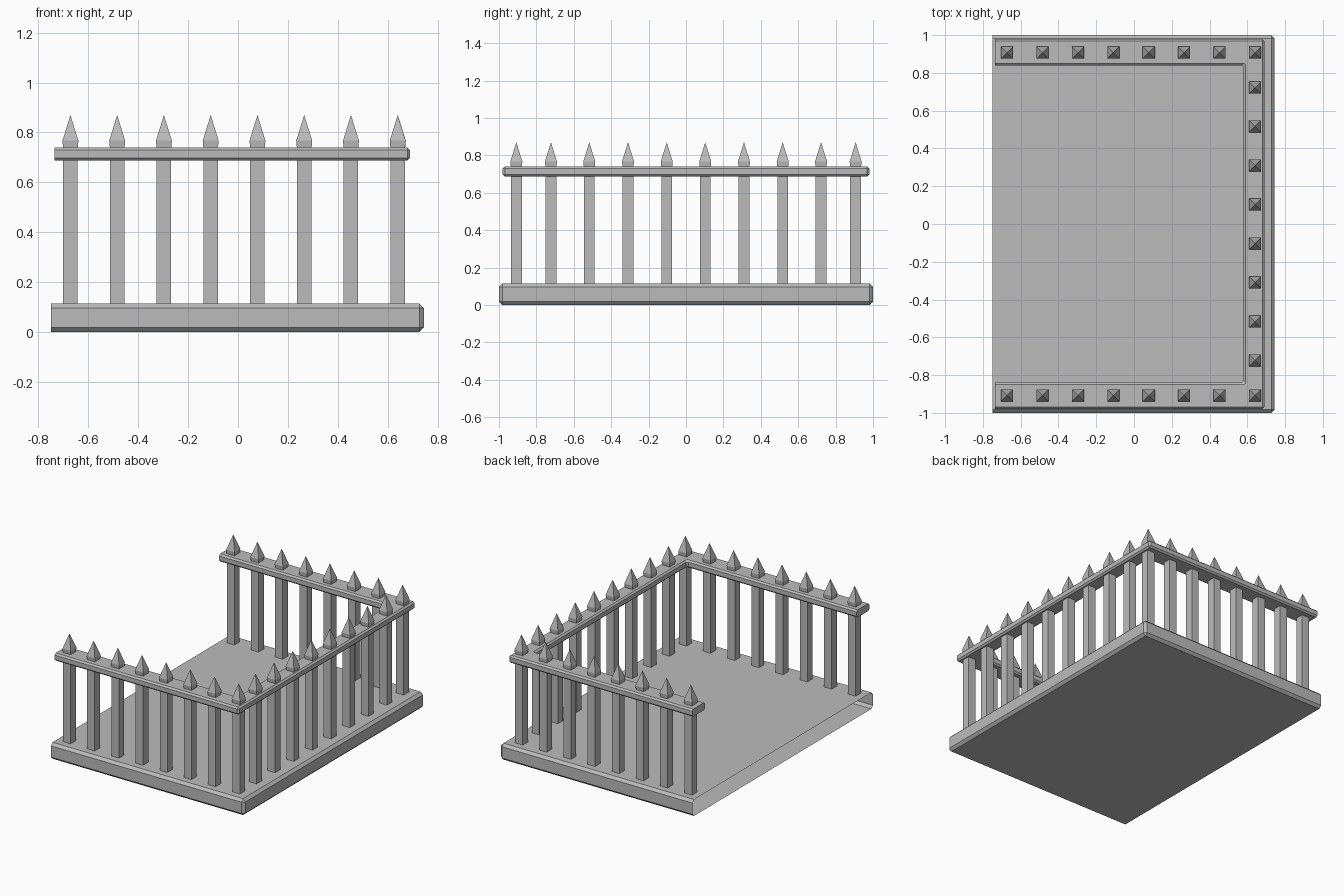
import bpy, bmesh

cube = bpy.data.objects.get("Cube")
if cube:
    bpy.data.objects.remove(cube, do_unlink=True)

grey = bpy.data.materials.new("stone grey")
grey.use_nodes = True
colour = (0.5, 0.5, 0.5, 1)
grey.diffuse_color = colour
grey.node_tree.nodes["Principled BSDF"].inputs["Base Color"].default_value = colour


def finish(name, bm):
    mesh = bpy.data.meshes.new(name)
    bm.to_mesh(mesh)
    bm.free()
    mesh.materials.append(grey)
    obj = bpy.data.objects.new(name, mesh)
    bpy.context.collection.objects.link(obj)
    return obj


def chamfered_slab(name, outline, z0, z1, chamfer, hollow_end=False):
    """Extrude an outline and chamfer every edge except those on the cut end."""
    bm = bmesh.new()
    face = bm.faces.new([bm.verts.new((x, y, z0)) for x, y in outline])
    top = bmesh.ops.extrude_face_region(bm, geom=[face])["geom"]
    for v in top:
        if isinstance(v, bmesh.types.BMVert):
            v.co.z = z1
    bmesh.ops.recalc_face_normals(bm, faces=bm.faces)
    end = min(x for x, y in outline)
    edges = [e for e in bm.edges if any(v.co.x > end + 0.001 for v in e.verts)]
    bmesh.ops.bevel(bm, geom=edges, offset=chamfer, segments=1,
                    affect='EDGES', profile=0.5)
    if hollow_end:
        caps = [f for f in bm.faces if all(v.co.x < end + 0.001 for v in f.verts)]
        bmesh.ops.delete(bm, geom=caps, context='FACES_ONLY')
    return finish(name, bm)


def picket(name, x, y):
    """Square post with a flared pyramid point."""
    bm = bmesh.new()
    levels = [(0.10, 0.029), (0.735, 0.029), (0.767, 0.032)]
    rings = [[bm.verts.new((x + sx * r, y + sy * r, z))
              for sx, sy in ((-1, -1), (1, -1), (1, 1), (-1, 1))]
             for z, r in levels]
    tip = bm.verts.new((x, y, 0.87))
    bm.faces.new(rings[0][::-1])
    for i in range(4):
        j = (i + 1) % 4
        for a, b in zip(rings, rings[1:]):
            bm.faces.new((a[i], a[j], b[j], b[i]))
        bm.faces.new((rings[-1][i], rings[-1][j], tip))
    return finish(name, bm)


# Base platform, hollow at the open end
chamfered_slab("base", [(-0.75, -1), (0.745, -1), (0.745, 1), (-0.75, 1)],
               0, 0.115, 0.018, hollow_end=True)

# U-shaped top rail
half = [(-0.735, -0.98), (0.69, -0.98), (0.69, 0.98), (-0.735, 0.98)]
inner = [(-0.735, 0.84), (0.58, 0.84), (0.58, -0.84), (-0.735, -0.84)]
chamfered_slab("top_rail", half + inner, 0.687, 0.74, 0.011)

# Pickets along the two long rails
for i in range(8):
    x = -0.672 + i * 0.1875
    picket(f"front_picket_{i + 1}", x, -0.907)
    picket(f"back_picket_{i + 1}", x, 0.907)

# Pickets along the closed side
for i, y in enumerate((0.103, 0.31, 0.517, 0.722)):
    for label, side in (("front", -1), ("back", 1)):
        picket(f"side_picket_{label}_{i + 1}", 0.641, side * y)
